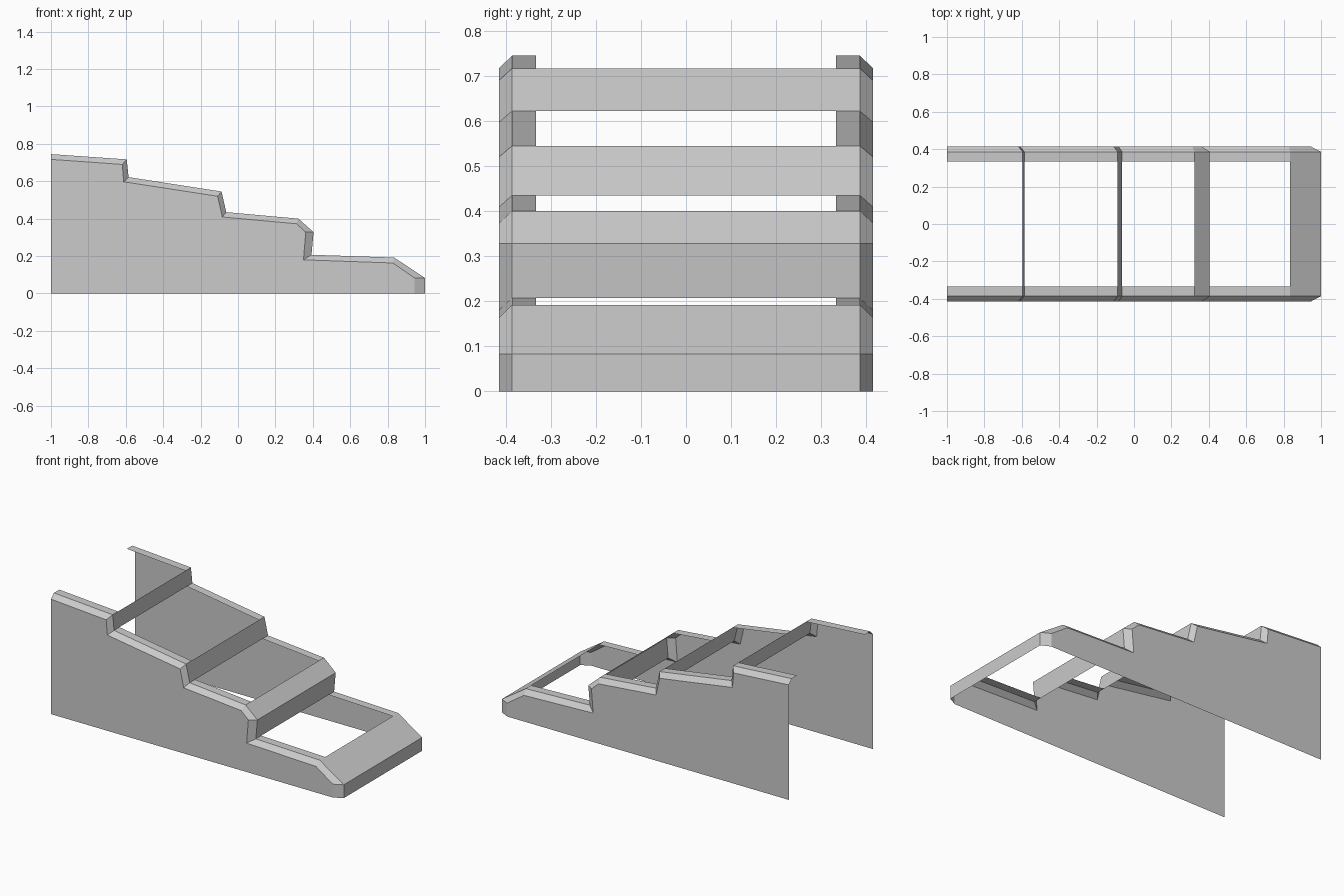
import bpy
import bmesh

cube = bpy.data.objects.get("Cube")
if cube:
    bpy.data.objects.remove(cube, do_unlink=True)

grey = bpy.data.materials.new("plain_grey")
grey.use_nodes = True
GREY = (0.6, 0.6, 0.6, 1)
grey.diffuse_color = GREY
grey.node_tree.nodes["Principled BSDF"].inputs["Base Color"].default_value = GREY

# Stepped profiles (x, z), from the tall back end down to the nose
TOP = [(-1, .745), (-.595, .717), (-.585, .622), (-.088, .545), (-.063, .435),
       (.323, .40), (.404, .328), (.393, .207), (.835, .192), (1, .083), (1, 0)]
SIDE = [(-1, .717), (-.619, .69), (-.611, .597), (-.109, .52), (-.084, .409),
        (.312, .373), (.362, .328), (.35, .18), (.828, .163), (.944, .083), (.944, 0)]
WALL_Y, EDGE_Y, LIP_Y = .415, .386, .333
TREADS = (0, 2, 4, 7)


def make_object(name, faces, mirrored=True):
    """Build a sheet from polygons, optionally mirrored to the other side."""
    bm = bmesh.new()
    for face in faces:
        bm.faces.new([bm.verts.new(p) for p in face])
    bmesh.ops.remove_doubles(bm, verts=bm.verts, dist=0.0005)
    mesh = bpy.data.meshes.new(name)
    bm.to_mesh(mesh)
    bm.free()
    mesh.materials.append(grey)
    obj = bpy.data.objects.new(name, mesh)
    bpy.context.collection.objects.link(obj)
    if mirrored:
        mod = obj.modifiers.new("Mirror", "MIRROR")
        mod.use_axis = (False, True, False)
        mod.use_mirror_merge = False
    return obj


def strip(a, ya, b, yb, segments):
    """Quads joining profile a at depth ya with profile b at depth yb."""
    def at(p, y):
        return (p[0], y, p[1])
    return [(at(a[i], ya), at(a[i + 1], ya), at(b[i + 1], yb), at(b[i], yb))
            for i in segments]


every = range(len(TOP) - 1)

# Side walls
outline = [(-1, 0)] + SIDE[::-1]
make_object("side_walls", [[(x, -WALL_Y, z) for x, z in outline]])

# Bevelled edges between the walls and the steps
make_object("bevelled_edges", strip(SIDE, -WALL_Y, TOP, -EDGE_Y, every))

# Narrow lips around the open treads
make_object("tread_lips", strip(TOP, -EDGE_Y, TOP, -LIP_Y, TREADS))

# Full-width risers, sloped step edge and nose
cross = [i for i in every if i not in TREADS]
make_object("risers_and_nose", strip(TOP, -EDGE_Y, TOP, EDGE_Y, cross), mirrored=False)
